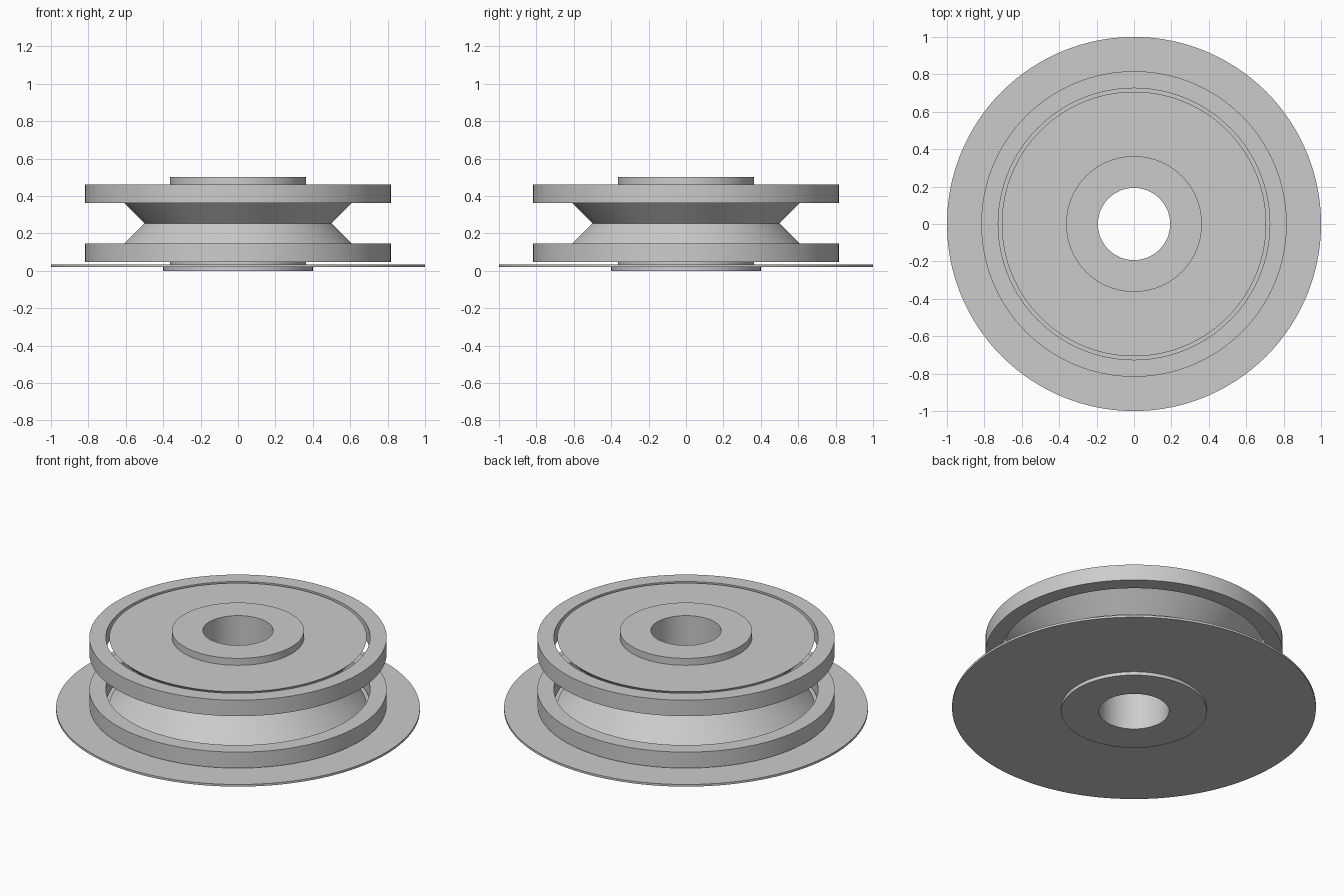
import bpy
import bmesh
import math

cube = bpy.data.objects.get("Cube")
if cube:
    bpy.data.objects.remove(cube, do_unlink=True)

# Single plain grey
grey = bpy.data.materials.new("plain_grey")
grey.use_nodes = True
COLOUR = (0.6, 0.6, 0.6, 1)
grey.diffuse_color = COLOUR
grey.node_tree.nodes["Principled BSDF"].inputs["Base Color"].default_value = COLOUR

SEGMENTS = 128
BORE = 0.193


def lathe(name, profile):
    """Revolve a closed (radius, height) profile around the z axis."""
    bm = bmesh.new()
    rings = []
    for i in range(SEGMENTS):
        a = math.tau * i / SEGMENTS
        rings.append([bm.verts.new((r * math.cos(a), r * math.sin(a), z))
                      for r, z in profile])
    n = len(profile)
    for i, ring in enumerate(rings):
        after = rings[(i + 1) % SEGMENTS]
        for j in range(n):
            k = (j + 1) % n
            bm.faces.new((ring[j], after[j], after[k], ring[k]))
    bmesh.ops.recalc_face_normals(bm, faces=bm.faces)
    mesh = bpy.data.meshes.new(name)
    bm.to_mesh(mesh)
    bm.free()
    mesh.materials.append(grey)
    obj = bpy.data.objects.new(name, mesh)
    bpy.context.collection.objects.link(obj)
    bpy.ops.object.select_all(action='DESELECT')
    obj.select_set(True)
    bpy.context.view_layer.objects.active = obj
    bpy.ops.object.shade_smooth_by_angle(angle=math.radians(30))
    return obj


def tube(name, inner, outer, bottom, top):
    return lathe(name, [(inner, bottom), (outer, bottom), (outer, top), (inner, top)])


# Base: small foot and wide thin disc
tube("base_foot", BORE, 0.4, 0, 0.021)
tube("base_disc", BORE, 1.0, 0.021, 0.034)

# Wheel with a V groove and a raised hub on both sides
HUB, RIM, WAIST = 0.363, 0.707, 0.5
LOW, MID, HIGH = 0.048, 0.254, 0.46
lathe("grooved_wheel", [
    (BORE, 0.034), (HUB, 0.034), (HUB, LOW), (RIM, LOW), (WAIST, MID),
    (RIM, HIGH), (HUB, HIGH), (HUB, 0.502), (BORE, 0.502)])

# Loose rings around both rims
RING_HEIGHT = 0.097
for name, bottom in (("lower_ring", LOW), ("upper_ring", HIGH - RING_HEIGHT)):
    tube(name, 0.726, 0.817, bottom, bottom + RING_HEIGHT)
